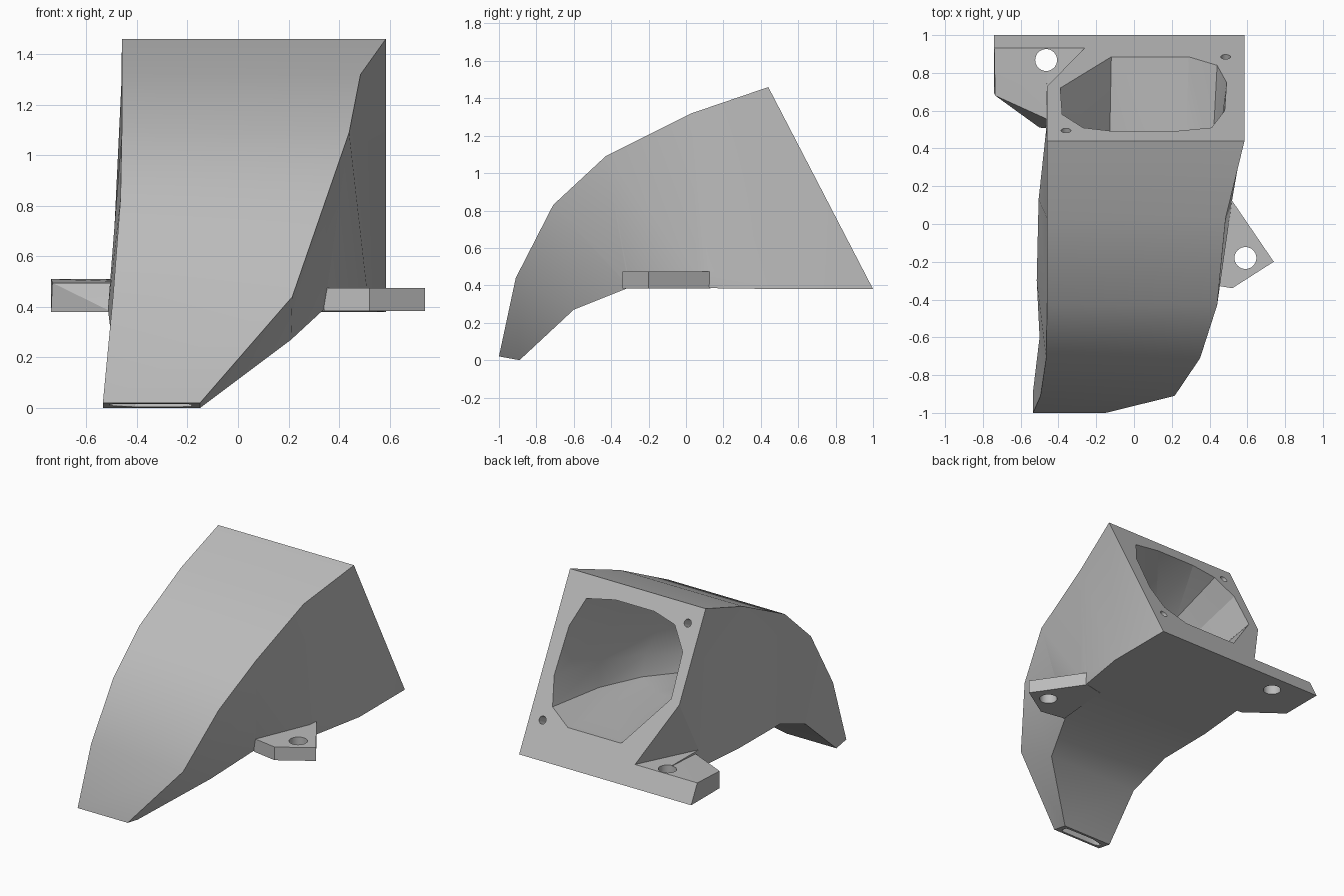
import bpy, bmesh
from mathutils import Vector

old = bpy.data.objects.get("Cube")
if old:
    bpy.data.objects.remove(old)

grey = bpy.data.materials.new("plain_grey")
grey.use_nodes = True
COLOUR = (0.5, 0.5, 0.5, 1)
grey.diffuse_color = COLOUR
grey.node_tree.nodes["Principled BSDF"].inputs["Base Color"].default_value = COLOUR

# Duct stations: y, z, left x, right x of the upper and lower edges
UPPER = [(.44, 1.46, -.46, .585), (.03, 1.32, -.46, .485), (-.43, 1.09, -.46, .44),
         (-.71, .83, -.465, .35), (-.91, .44, -.495, .215), (-1, .02, -.535, -.15)]
LOWER = [(1, .38, -.46, .585), (.5, .38, -.465, .585), (.13, .385, -.505, .52),
         (-.3, .39, -.515, .34), (-.6, .27, -.5, .21), (-.89, 0, -.535, -.15)]
BACK_NORMAL = Vector((0, 1.08, .56)).normalized()
NOZZLE_NORMAL = Vector((0, -.18, -.98))


def finish(name, bm):
    bmesh.ops.recalc_face_normals(bm, faces=bm.faces)
    mesh = bpy.data.meshes.new(name)
    bm.to_mesh(mesh)
    bm.free()
    mesh.materials.append(grey)
    obj = bpy.data.objects.new(name, mesh)
    bpy.context.collection.objects.link(obj)
    return obj


def loft(name, rings):
    """Skin closed rings with triangles and cap both ends."""
    bm = bmesh.new()
    rows = [[bm.verts.new(p) for p in ring] for ring in rings]
    n = len(rows[0])
    for a, b in zip(rows, rows[1:]):
        for i in range(n):
            j = (i + 1) % n
            # the diagonal always runs from the lower edge to the next upper edge
            if n == 4 and i == 1:
                bm.faces.new((a[i], a[j], b[i]))
                bm.faces.new((a[j], b[j], b[i]))
            else:
                bm.faces.new((a[i], a[j], b[j]))
                bm.faces.new((a[i], b[j], b[i]))
    bm.faces.new(rows[0])
    bm.faces.new(rows[-1])
    return finish(name, bm)


def hull(name, points):
    bm = bmesh.new()
    for p in points:
        bm.verts.new(p)
    bmesh.ops.convex_hull(bm, input=bm.verts)
    bmesh.ops.dissolve_limit(bm, angle_limit=.01, verts=bm.verts, edges=bm.edges)
    return finish(name, bm)


def drill(name, centre, radius, depth, axis):
    bm = bmesh.new()
    bmesh.ops.create_cone(bm, cap_ends=True, segments=32, radius1=radius,
                          radius2=radius, depth=depth)
    turn = Vector((0, 0, 1)).rotation_difference(Vector(axis)).to_matrix().to_4x4()
    bmesh.ops.transform(bm, matrix=turn, verts=bm.verts)
    bmesh.ops.translate(bm, vec=Vector(centre), verts=bm.verts)
    return finish(name, bm)


def combine(target, tool, operation):
    bpy.context.view_layer.objects.active = target
    mod = target.modifiers.new(operation, 'BOOLEAN')
    mod.operation = operation
    mod.solver = 'EXACT'
    mod.object = tool
    bpy.ops.object.modifier_apply(modifier=mod.name)
    bpy.data.objects.remove(tool)


def back_z(y):
    return .38 + (1 - y) * 1.08 / .56


def at(station, u, v):
    """Point across a station: u from left to right, v from lower to upper."""
    edges = [Vector((e[2] + (e[3] - e[2]) * u, e[0], e[1]))
             for e in (LOWER[station], UPPER[station])]
    return edges[0].lerp(edges[1], v)


# Curved outer shell
duct = loft("fan_duct", [[at(k, 0, 0), at(k, 1, 0), at(k, 1, 1), at(k, 0, 1)]
                         for k in range(6)])

# Sloped corner above the rear tab
combine(duct, hull("corner_cutter", [(-.46, .73, back_z(.73)), (-.26, .933, .51),
                                     (-.485, .48, .51), (-.9, 1.25, .51)]), 'DIFFERENCE')

# Rear mounting tab, flush with the slanted back
combine(duct, hull("rear_tab", [
    (-.74, 1, .38), (-.74, .69, .38), (-.5, .51, .38), (-.3, .5, .38), (-.3, 1, .38),
    (-.74, .9326, .51), (-.735, .68, .495), (-.46, .555, .495),
    (-.3, .5, .495), (-.3, .9326, .51)]), 'UNION')

# Side mounting tab
SIDE_TAB = [(.515, .13), (.74, -.2), (.52, -.34), (.34, -.31), (.38, .1)]
combine(duct, hull("side_tab", [(x, y, z) for x, y in SIDE_TAB for z in (.383, .475)]),
        'UNION')

# Air passage from the fan opening to the nozzle slot
OPENING = [(-.12, .885), (.29, .885), (.44, .84), (.49, .75), (.48, .6), (.41, .51),
           (.2, .49), (-.1, .49), (-.27, .51), (-.38, .58), (-.39, .72)]
uv = [((x + .46) / 1.045, (1 - y) / .56) for x, y in OPENING]


def squared(u, v):
    a, b = (u - .49) / .42, (v - .55) / .35
    s = max(abs(a), abs(b))
    return .49 + a / s * .42, .5 + b / s * .3


rings = [[at(k, *p) for p in uv] for k in range(5)]
rings.append([at(5, *squared(*p)) for p in uv])
rings.insert(0, [p + BACK_NORMAL * .1 for p in rings[0]])
rings.append([p + NOZZLE_NORMAL * .05 for p in rings[-1]])
combine(duct, loft("passage_cutter", rings), 'DIFFERENCE')

# Tab holes and blind screw holes
for x, y in ((-.465, .868), (.59, -.18)):
    combine(duct, drill("tab_hole", (x, y, .45), .058, .4, (0, 0, 1)), 'DIFFERENCE')
for x, y in ((.485, .885), (-.36, .495)):
    combine(duct, drill("screw_hole", (x, y, back_z(y)), .026, .24, BACK_NORMAL),
            'DIFFERENCE')

# Soft shading along the curve, crisp corners elsewhere
bpy.ops.object.select_all(action='DESELECT')
duct.select_set(True)
bpy.context.view_layer.objects.active = duct
bpy.ops.object.shade_smooth_by_angle(angle=.5)
